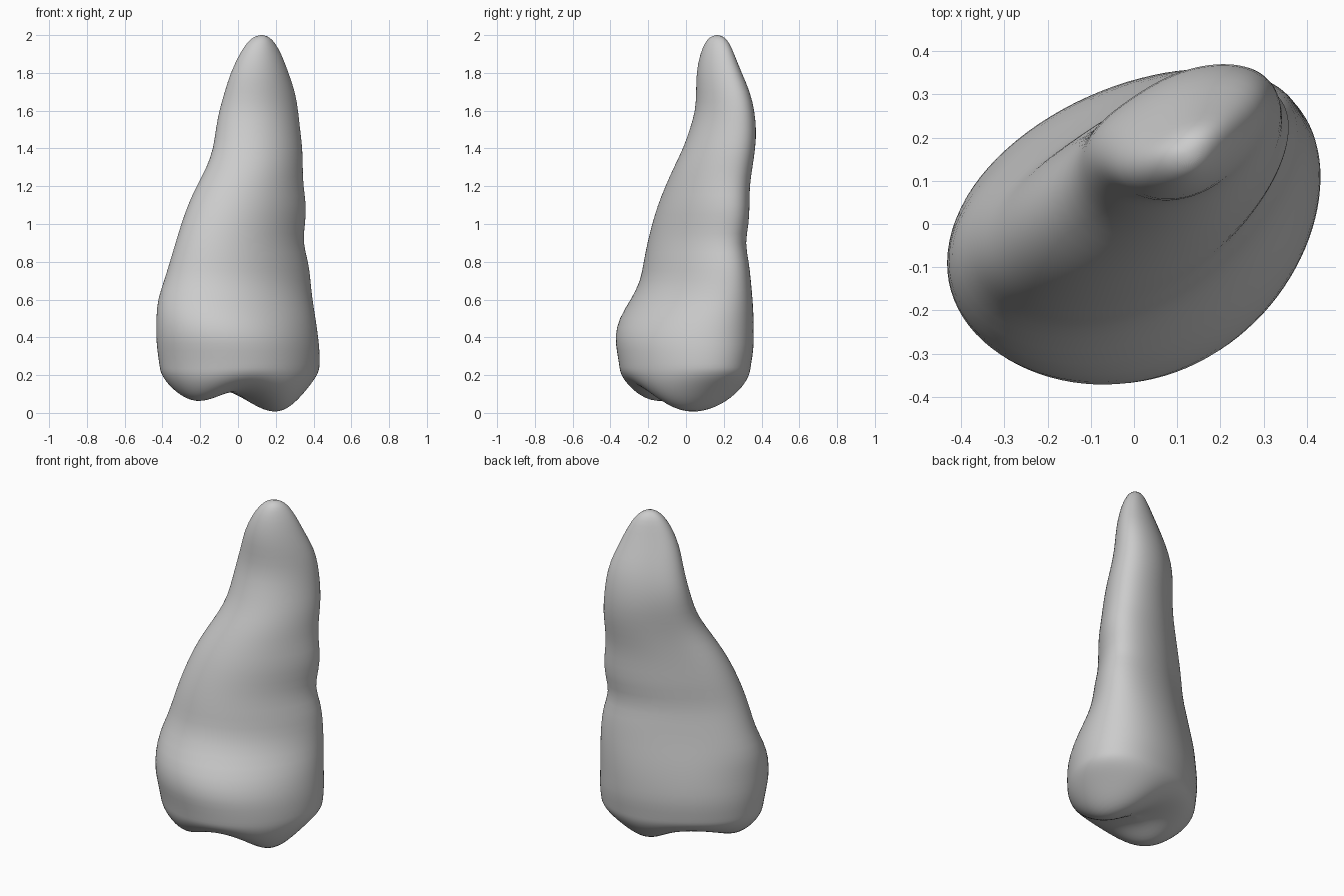
import bpy
import bmesh
from math import sin, cos, asin, pi, exp, sqrt, radians

if "Cube" in bpy.data.objects:
    bpy.data.objects.remove(bpy.data.objects["Cube"], do_unlink=True)

SIDES = 48

# Outline by height: z, left x, right x, front y, back y, diagonal lean
OUTLINE = [
    (.25, -.416, .432, -.354, .344, .24),
    (.33, -.428, .432, -.367, .358, .25),
    (.4, -.434, .424, -.378, .36, .27),
    (.5, -.433, .41, -.358, .36, .33),
    (.6, -.426, .392, -.292, .354, .41),
    (.7, -.39, .382, -.24, .344, .45),
    (.8, -.36, .372, -.225, .334, .46),
    (.9, -.33, .34, -.205, .312, .46),
    (1, -.3, .354, -.18, .334, .46),
    (1.1, -.265, .361, -.15, .337, .44),
    (1.2, -.22, .344, -.11, .337, .4),
    (1.3, -.165, .342, -.065, .352, .36),
    (1.4, -.13, .341, -.015, .368, .34),
    (1.5, -.118, .328, .02, .373, .34),
    (1.6, -.1, .318, .05, .363, .35),
    (1.7, -.07, .302, .054, .34, .36),
    (1.8, -.04, .267, .054, .295, .35),
    (1.9, .008, .23, .074, .255, .35),
    (1.96, .047, .195, .1, .23, .3),
    (1.99, .08, .167, .125, .203, .2),
]


def section(z, left, right, front, back, lean, scale=1):
    """Points of a leaning egg-shaped oval, flattened at the back of the root."""
    phase = asin(lean)
    cx, cy = (left + right) / 2, (front + back) / 2
    hx, hy = (right - left) / 2 * scale, (back - front) / 2 * scale
    flat = .06 * min(1, max(0, (z - .45) / .2))
    points = []
    for i in range(SIDES):
        turn = 2 * pi * i / SIDES
        side = sin(turn + phase)
        egg = .13 * (side ** 2 - lean ** 2)
        press = 1 - flat * exp(-((turn - pi * 3 / 4 + phase / 2) / .4) ** 2)
        points.append((cx + hx * press * (cos(turn) + egg), cy + hy * press * side))
    return points


def cusp(x, y, cx, cy, depth, length, width):
    """Depth of a rounded cusp that is longer across the biting surface."""
    along = .9 * (y - cy) - .44 * (x - cx)
    across = .9 * (x - cx) + .44 * (y - cy)
    return depth * exp(-((along / length) ** 2 + (across / width) ** 2) / 2)


def biting_height(x, y, scale):
    """Biting surface: two cusps with a groove between, rounded up at the rim."""
    left_cusp = cusp(x, y, .21, .03, .145, .22, .125)
    right_cusp = cusp(x, y, -.23, -.17, .1, .17, .115)
    floor = .142 - left_cusp - right_cusp
    rim = 1 - sqrt(max(0, 1 - scale ** 4))
    return floor + (OUTLINE[0][0] - floor) * rim


bm = bmesh.new()
rings = []

# Biting surface, from the middle out to the rim
STEPS = 12
for step in range(1, STEPS):
    scale = sin(pi / 2 * step / STEPS)
    points = section(*OUTLINE[0], scale)
    rings.append([bm.verts.new((x, y, biting_height(x, y, scale))) for x, y in points])

# Crown and root
for row in OUTLINE:
    rings.append([bm.verts.new((x, y, row[0])) for x, y in section(*row)])

for low, high in zip(rings, rings[1:]):
    for i in range(SIDES):
        j = (i + 1) % SIDES
        bm.faces.new((low[i], low[j], high[j], high[i]))

# Close the middle of the biting surface and the root tip
middle = bm.verts.new((0, 0, biting_height(0, 0, 0)))
tip = bm.verts.new((.125, .165, 2.003))
for i in range(SIDES):
    j = (i + 1) % SIDES
    bm.faces.new((middle, rings[0][j], rings[0][i]))
    bm.faces.new((tip, rings[-1][i], rings[-1][j]))
bmesh.ops.recalc_face_normals(bm, faces=bm.faces)

mesh = bpy.data.meshes.new("tooth")
bm.to_mesh(mesh)
bm.free()
tooth = bpy.data.objects.new("tooth", mesh)
bpy.context.collection.objects.link(tooth)

# Plain grey colour
grey = bpy.data.materials.new("light grey")
grey.use_nodes = True
colour = (.6, .6, .6, 1)
grey.diffuse_color = colour
grey.node_tree.nodes["Principled BSDF"].inputs["Base Color"].default_value = colour
mesh.materials.append(grey)

# Smooth organic surface
subdivision = tooth.modifiers.new("smooth surface", "SUBSURF")
subdivision.levels = subdivision.render_levels = 1
bpy.context.view_layer.objects.active = tooth
tooth.select_set(True)
bpy.ops.object.shade_smooth_by_angle(angle=radians(80))
